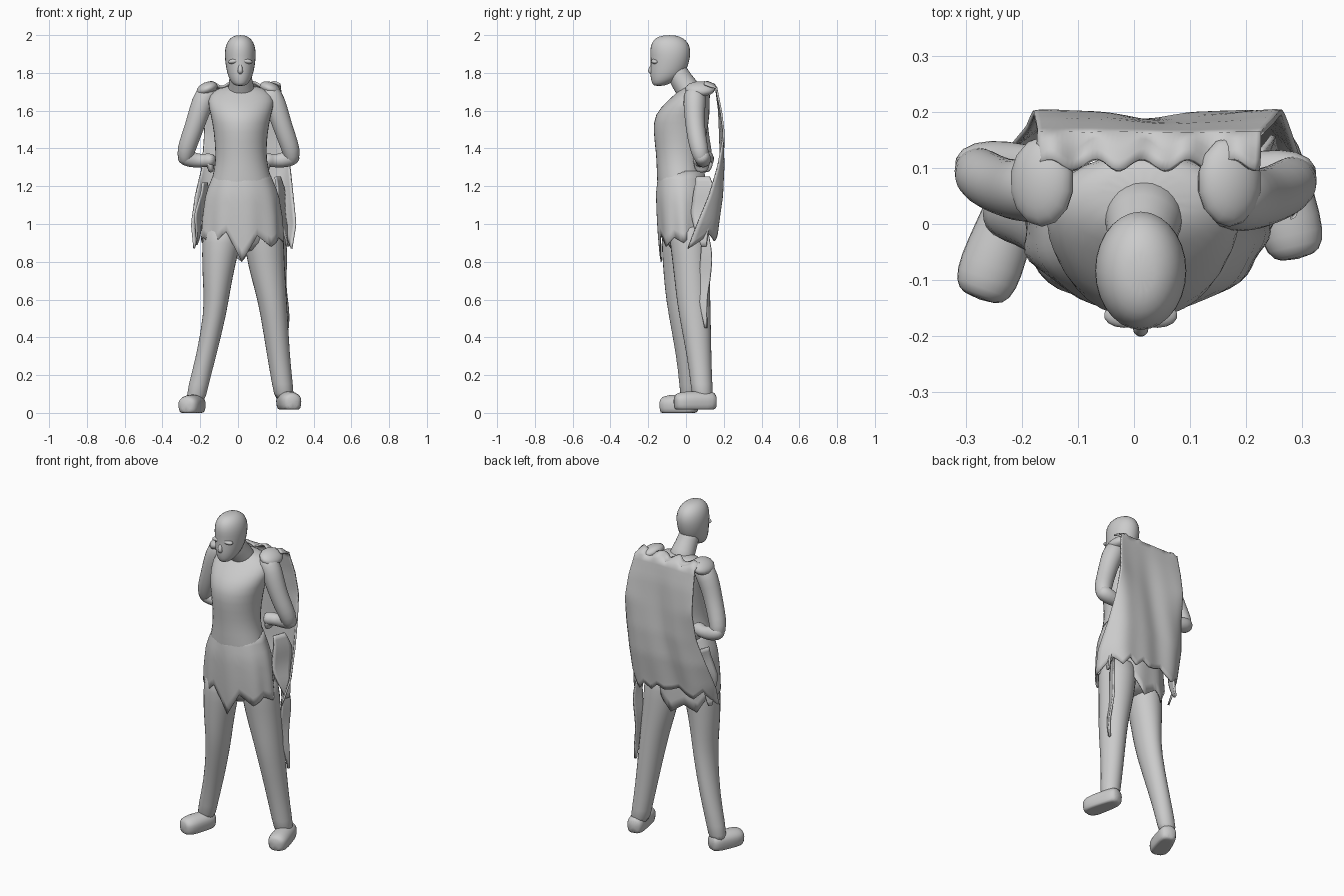
import bpy, bmesh
from math import sin, cos, pi
from mathutils import Vector


def finish(name, bm, subsurf=0, thick=0):
    bmesh.ops.recalc_face_normals(bm, faces=bm.faces)
    me = bpy.data.meshes.new(name)
    bm.to_mesh(me)
    bm.free()
    ob = bpy.data.objects.new(name, me)
    bpy.context.collection.objects.link(ob)
    if thick:
        m = ob.modifiers.new("thickness", 'SOLIDIFY')
        m.thickness, m.offset = thick, 0
    if subsurf:
        m = ob.modifiers.new("smooth", 'SUBSURF')
        m.levels = m.render_levels = subsurf
    for p in me.polygons:
        p.use_smooth = True
    return ob


def loft(name, rings, up=None, n=14):
    """Rings (x, y, z, ra, rb); horizontal unless an up reference is given."""
    bm = bmesh.new()
    pts = [Vector(r[:3]) for r in rings]
    loops = []
    for i, r in enumerate(rings):
        u, v = Vector((1, 0, 0)), Vector((0, 1, 0))
        if up:
            t = (pts[min(i + 1, len(pts) - 1)] - pts[max(i - 1, 0)]).normalized()
            u = t.cross(Vector(up)).normalized()
            v = u.cross(t).normalized()
        loops.append([bm.verts.new(pts[i] + u * r[3] * cos(2 * pi * k / n)
                                   + v * r[4] * sin(2 * pi * k / n)) for k in range(n)])
    for a, b in zip(loops, loops[1:]):
        for k in range(n):
            bm.faces.new((a[k], a[(k + 1) % n], b[(k + 1) % n], b[k]))
    bm.faces.new(loops[0])
    bm.faces.new(loops[-1])
    return finish(name, bm, 1)


def grid(name, fn, nu, nv, thick):
    """Cloth sheet from a function of u, v in 0..1."""
    bm = bmesh.new()
    vs = [[bm.verts.new(fn(i / nu, j / nv)) for i in range(nu + 1)] for j in range(nv + 1)]
    for j in range(nv):
        for i in range(nu):
            bm.faces.new((vs[j][i], vs[j][i + 1], vs[j + 1][i + 1], vs[j + 1][i]))
    bmesh.ops.remove_doubles(bm, verts=bm.verts, dist=1e-5)
    return finish(name, bm, 0, thick)


def lerp(keys, t):
    """Piecewise linear lookup of evenly spaced values."""
    f = min(max(t, 0), 1) * (len(keys) - 1)
    i = min(int(f), len(keys) - 2)
    return keys[i] + (keys[i + 1] - keys[i]) * (f - i)


def blob(name, loc, size, rot=0):
    bm = bmesh.new()
    bmesh.ops.create_uvsphere(bm, u_segments=14, v_segments=10, radius=1)
    ob = finish(name, bm)
    ob.location, ob.scale, ob.rotation_euler = loc, size, (0, rot, 0)
    return ob


# Head, leaning forward, with neck and face features
loft("head", [(.012, -.145, 1.73, .022, .026), (.012, -.13, 1.745, .046, .052),
              (.012, -.105, 1.78, .066, .086), (.012, -.092, 1.82, .076, .1),
              (.012, -.083, 1.87, .084, .106), (.012, -.083, 1.92, .085, .112),
              (.012, -.085, 1.96, .074, .1), (.012, -.088, 1.985, .054, .075),
              (.012, -.088, 2.0, .025, .035)])
loft("neck", [(.018, .04, 1.66, .09, .075), (.017, .0, 1.73, .066, .064),
              (.012, -.045, 1.79, .06, .06), (.012, -.06, 1.85, .055, .055)], (0, 1, 0))
loft("nose", [(.012, -.17, 1.855, .01, .012), (.012, -.184, 1.83, .011, .012),
              (.012, -.19, 1.808, .016, .016), (.012, -.178, 1.792, .012, .012)], n=10)
for s in (-1, 1):
    blob("brow", (.012 + s * .03, -.163, 1.862), (.036, .022, .014), s * .15)

# Torso with chest and waist
loft("torso", [(.018, .05, 1.735, .08, .055), (.018, .045, 1.705, .155, .085),
               (.016, .015, 1.655, .185, .112), (.015, -.022, 1.58, .162, .15),
               (.015, -.03, 1.49, .145, .146), (.015, -.035, 1.38, .136, .126),
               (.018, -.035, 1.30, .142, .122), (.02, -.025, 1.20, .172, .13),
               (.02, -.015, 1.08, .19, .125), (.02, -.01, .95, .18, .11),
               (.02, .0, .84, .10, .09)], n=18)

# Ragged skirt
TIPS = [.80, .94, .88, .93, .90, .95, .88, .90, .80, .86, .82, .93, .90, .93, .88, .96, .80]


def skirt(u, v):
    a = 2 * pi * u
    z = 1.28 + (lerp(TIPS, u) - 1.28) * v
    h = (1.28 - z) / .48
    fold = 1 + .03 * v * sin(9 * a)
    rx = lerp([.14, .19, .208, .216, .21], h) * fold
    ry = lerp([.118, .135, .134, .13, .122], h) * fold
    return (.02 + rx * sin(a), -.025 + .016 * h - ry * cos(a), z)


grid("ragged_skirt", skirt, 64, 8, .006)

# Trouser legs and boots, in a wide stance
loft("left_leg", [(-.075, -.02, 1.02, .11, .11), (-.088, -.025, .9, .105, .108), (-.103, -.025, .78, .09, .1),
                  (-.112, -.022, .65, .073, .092), (-.12, -.015, .53, .062, .082), (-.168, .01, .3, .054, .062),
                  (-.212, .015, .14, .055, .05), (-.228, .018, .04, .052, .046)])
loft("right_leg", [(.13, .01, 1.02, .11, .11), (.138, .02, .9, .108, .108), (.15, .028, .78, .1, .1),
                   (.172, .036, .65, .085, .094), (.19, .045, .53, .074, .088), (.214, .07, .3, .062, .066),
                   (.237, .083, .14, .056, .058), (.248, .09, .06, .053, .058)])
for name, heel, toe, z in (("left_boot", (-.205, .062), (-.276, -.135), 0),
                           ("right_boot", (.24, .162), (.292, -.063), .018)):
    prof = [(0, .035, .035), (.12, .05, .05), (.4, .054, .05), (.7, .06, .05), (.92, .054, .042), (1, .03, .025)]
    ob = loft(name, [(heel[0] + (toe[0] - heel[0]) * t, heel[1] + (toe[1] - heel[1]) * t,
                      z + .048, w, h) for t, w, h in prof], (0, 0, 1))
    for v in ob.data.vertices:  # flat sole
        v.co.z = max(v.co.z, z + .008) if v.co.z > z + .03 else z

# Arms akimbo with fists on the hips, torn shoulder cloth
for side, s, cx, dy in (("left", -1, -.004, .018), ("right", 1, .01, .002)):
    def P(x, y, z, r, q=None):
        return (cx + s * x, y + dy, z, r, q or r)
    loft(side + "_upper_arm", [P(.13, .045, 1.725, .045), P(.17, .045, 1.675, .064), P(.2, .042, 1.6, .057),
                               P(.228, .047, 1.51, .052), P(.262, .062, 1.42, .051),
                               P(.278, .078, 1.36, .046), P(.272, .086, 1.31, .025)], (0, 1, 0))
    loft(side + "_forearm", [P(.31, .075, 1.37, .03), P(.275, .085, 1.352, .048), P(.22, .092, 1.335, .04),
                             P(.175, .087, 1.335, .034), P(.15, .075, 1.338, .04, .042),
                             P(.115, .06, 1.335, .03, .035)], (0, 1, 0))
    loft(side + "_fist", [P(.165, .085, 1.335, .024, .045), P(.137, .08, 1.31, .022, .045),
                          P(.14, .08, 1.27, .014, .03)], (0, 1, 0), 10)
    blob(side + "_shoulder_cloth", (cx + s * .16, .075, 1.715), (.06, .08, .036), s * .4)

# Torn cape hanging behind, its lower sides wrapping forward
HEM = [.87, .98, .93, .95, .98, .96, .95, .97, .93, .96, .91, .95, .87]


def cape(u, v):
    if v < .1:
        z = 1.74 - .02 * v / .1 + .012 * sin(22 * u)
    else:
        z = 1.72 + (lerp(HEM, u) - 1.72) * (v - .1) / .9
    h = (1.75 - z) / .9
    left = lerp([-.17, -.175, -.18, -.19, -.225, -.245, -.23], h)
    right = lerp([.22, .25, .265, .275, .29, .305, .28], h)
    y = lerp([.155, .18, .192, .196, .188, .165, .145], h)
    if v < .1:
        y = .105 + (y - .105) * v / .1 + .01 * sin(30 * u)
    e = abs(2 * u - 1)
    y -= .19 * max(0, h - .3) * e ** 5
    y += .01 * sin(7 * u + 3 * h) * min(1, h * 3) + .005 * sin(19 * u + 5 * h) * h
    return (left + (right - left) * u, y, z)


grid("torn_cape", cape, 48, 30, .01)


# Loose rags at the hips and behind the right leg
def rag(name, x, y, top, bottom, w, dx):
    def f(u, v):
        width = w * (1 - .8 * max(0, v - .5) * 2) * (.6 + .4 * min(1, v * 4))
        a = (u - .5) * width
        return (x + dx * v + a * .35 + .006 * sin(9 * v), y + a + .008 * sin(7 * v),
                top + (bottom - top) * v)
    grid(name, f, 6, 14, .01)


rag("left_hip_rag", -.175, .08, 1.22, .89, .11, -.05)
rag("right_hip_rag", .21, .09, 1.25, .88, .12, .05)
rag("right_leg_rag", .235, .1, .95, .45, .06, .025)
